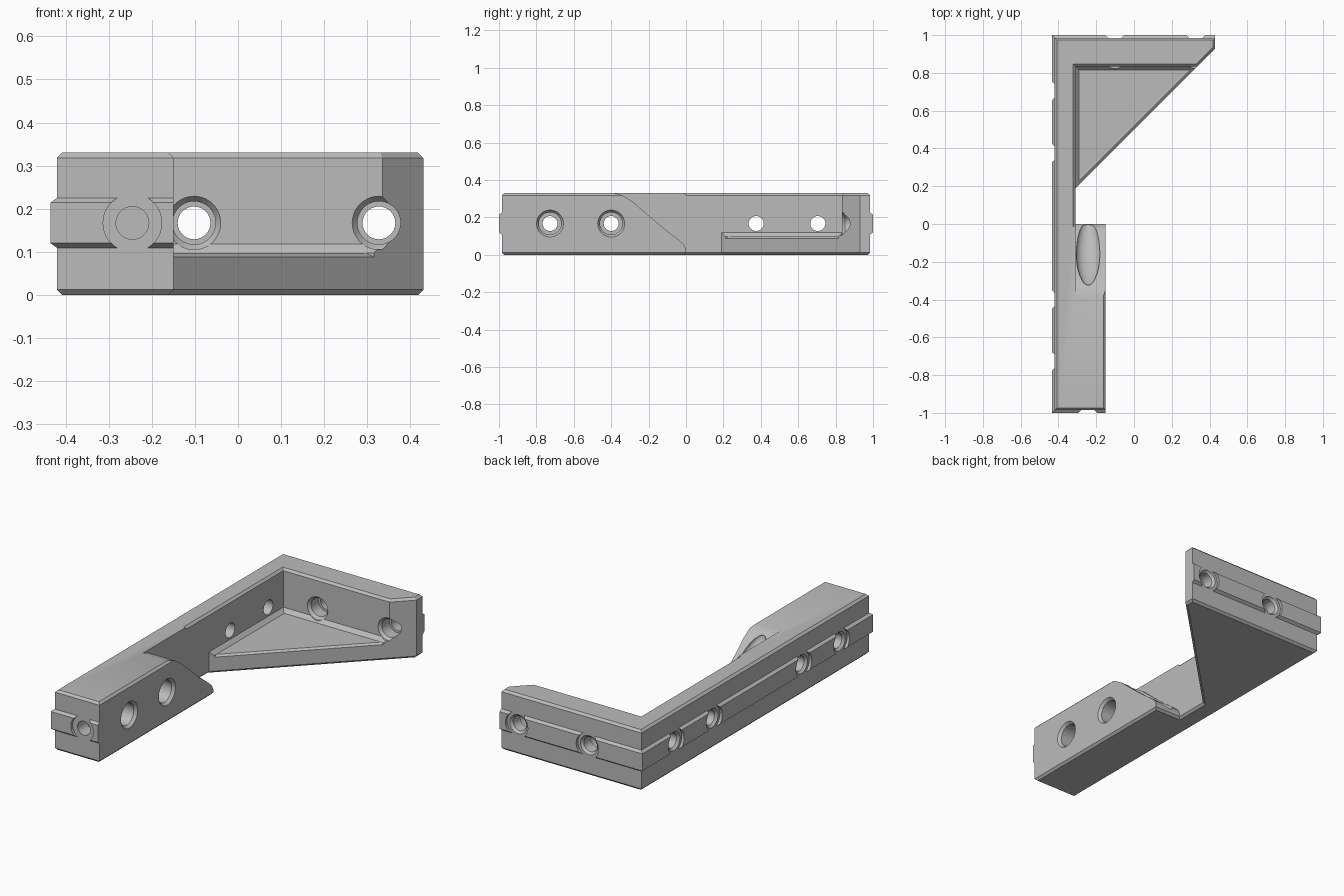
import bpy, bmesh, math
from mathutils import Matrix, Vector

if "Cube" in bpy.data.objects:
    bpy.data.objects.remove(bpy.data.objects["Cube"])

grey = bpy.data.materials.new("plain grey")
grey.use_nodes = True
GREY = (0.5, 0.5, 0.5, 1)
grey.diffuse_color = GREY
grey.node_tree.nodes["Principled BSDF"].inputs["Base Color"].default_value = GREY

MID = 0.167     # height of the hole axes and of the ridge
HEIGHT = 0.33
CH = 0.012      # edge chamfer


def finish(name, bm):
    bmesh.ops.recalc_face_normals(bm, faces=bm.faces)
    mesh = bpy.data.meshes.new(name)
    bm.to_mesh(mesh)
    bm.free()
    mesh.materials.append(grey)
    obj = bpy.data.objects.new(name, mesh)
    bpy.context.collection.objects.link(obj)
    return obj


def offset(points, dist):
    """Move each edge of a counter-clockwise outline inward by its own distance."""
    pts = [Vector(p) for p in points]
    n = len(pts)
    out = []
    for i in range(n):
        a = (pts[i] - pts[i - 1]).normalized()
        b = (pts[(i + 1) % n] - pts[i]).normalized()
        na, nb = Vector((-a.y, a.x)), Vector((-b.y, b.x))
        start = pts[i] + na * dist[i - 1]
        t = (dist[i] - (start - pts[i]).dot(nb)) / a.dot(nb)
        out.append(start + a * t)
    return out


def loft(name, levels):
    """Skin a stack of outlines given as (z, points) and cap both ends."""
    bm = bmesh.new()
    rings = [[bm.verts.new((p[0], p[1], z)) for p in pts] for z, pts in levels]
    for low, high in zip(rings, rings[1:]):
        for i in range(len(low)):
            j = (i + 1) % len(low)
            bm.faces.new((low[i], low[j], high[j], high[i]))
    bm.faces.new(rings[0][::-1])
    bm.faces.new(rings[-1])
    return finish(name, bm)


def bore(name, profile, matrix, sides=40):
    """Turned cutter; profile holds (distance along axis, radius)."""
    bm = bmesh.new()
    rings = []
    for t, r in profile:
        rings.append([bm.verts.new(matrix @ Vector((
            r * math.cos(math.tau * k / sides), r * math.sin(math.tau * k / sides), t)))
            for k in range(sides)])
    for low, high in zip(rings, rings[1:]):
        for i in range(sides):
            j = (i + 1) % sides
            bm.faces.new((low[i], low[j], high[j], high[i]))
    bm.faces.new(rings[0][::-1])
    bm.faces.new(rings[-1])
    return finish(name, bm)


def carve(obj, cutters):
    for c in cutters:
        m = obj.modifiers.new("cut", "BOOLEAN")
        m.operation, m.solver, m.object = "DIFFERENCE", "EXACT", c
    bpy.context.view_layer.update()
    dg = bpy.context.evaluated_depsgraph_get()
    mesh = bpy.data.meshes.new_from_object(obj.evaluated_get(dg))
    obj.modifiers.clear()
    obj.data = mesh


# Angle bracket with the thick grip block, chamfers and locating ridge
outline = [(-.42, -.985), (-.15, -.985), (-.15, 0), (-.31, 0), (-.31, .835),
           (.335, .835), (.43, .93), (.43, .985), (-.42, .985)]
n = len(outline)
small = offset(outline, [CH] * n)
ridge = offset(outline, [-.015 if i in (0, 7, 8) else 0 for i in range(n)])
bracket = loft("bracket_body", [
    (0, small), (CH, outline), (MID - .058, outline), (MID - .047, ridge),
    (MID + .047, ridge), (MID + .058, outline), (HEIGHT - CH, outline), (HEIGHT, small)])

# Sloping end of the grip block
slope = [(-.4, .4), (-.385, .331), (-.335, .315), (-.28, .28), (-.2, .21), (-.117, .14),
         (-.04, .08), (-.012, .055), (0, .03), (.05, .02), (.05, .4)]
bm = bmesh.new()
face = bm.faces.new([bm.verts.new((-.31, y, z)) for y, z in slope])
ext = bmesh.ops.extrude_face_region(bm, geom=[face])
bmesh.ops.translate(bm, vec=(.3, 0, 0),
                    verts=[g for g in ext["geom"] if isinstance(g, bmesh.types.BMVert)])
slope_cutter = finish("slope_cutter", bm)

# Thumb scoop in the slope
bm = bmesh.new()
bmesh.ops.create_uvsphere(bm, u_segments=32, v_segments=20, radius=1)
bm.transform(Matrix.Translation((-.243, -.15, .175)) @ Matrix.Rotation(math.radians(-38), 4, "X")
             @ Matrix.Diagonal((.063, .22, .045, 1)))
scoop_cutter = finish("scoop_cutter", bm)

# Screw holes: each starts outside with a round gap in the ridge
entry = [(-.1, .068), (0, .068), (0, .052), (.012, .04)]
along_x = Matrix.Rotation(math.radians(90), 4, "Y")
along_y = Matrix.Rotation(math.radians(-90), 4, "X")
back_way = Matrix.Rotation(math.radians(90), 4, "X")
holes = []
for y in (-.727, -.4):
    holes.append(bore("grip_hole_cutter", entry + [(.16, .04), (.16, .06), (.255, .06), (.27, .072),
                 (.33, .072)], Matrix.Translation((-.42, y, MID)) @ along_x))
for y in (.375, .705):
    holes.append(bore("arm_hole_cutter", entry + [(.2, .04)],
                      Matrix.Translation((-.42, y, MID)) @ along_x))
back_holes = []
for x in (-.102, .327):
    back_holes.append(bore("back_hole_cutter", entry + [(.07, .038), (.07, .05), (.135, .05),
                      (.15, .062), (.28, .062)], Matrix.Translation((x, .985, MID)) @ back_way))
holes.append(bore("front_socket_cutter", [(-.1, .068), (0, .068), (0, .038), (.08, .038)],
                  Matrix.Translation((-.245, -.985, MID)) @ along_y))
carve(bracket, [slope_cutter, scoop_cutter] + holes + back_holes)

# Triangular corner plate, chamfered along its open edge
tri = [(-.36, .14), (.385, .885), (-.36, .885)]
tri_in = offset(tri, [CH, 0, 0])
plate = loft("corner_plate", [(0, tri_in), (CH, tri), (.088, tri), (.097, tri_in)])

# Sloped fillets where the plate meets both arms
strip_a = [(-.32, .18), (-.29, .21), (-.29, .85), (-.32, .85)]
strip_b = [(-.32, .815), (.315, .815), (.345, .845), (-.32, .845)]
fillet_a = loft("arm_fillet", [(.08, strip_a), (.097, strip_a),
                               (.118, offset(strip_a, [0, .02, 0, 0]))])
fillet_b = loft("back_fillet", [(.08, strip_b), (.097, strip_b),
                                (.118, offset(strip_b, [.02, 0, 0, 0]))])
carve(fillet_b, back_holes)

# Remove the cutters and smooth the round surfaces
for c in [slope_cutter, scoop_cutter] + holes + back_holes:
    bpy.data.objects.remove(c)
for o in (bracket, plate, fillet_a, fillet_b):
    bpy.ops.object.select_all(action="DESELECT")
    o.select_set(True)
    bpy.context.view_layer.objects.active = o
    bpy.ops.object.shade_smooth_by_angle(angle=math.radians(25))
